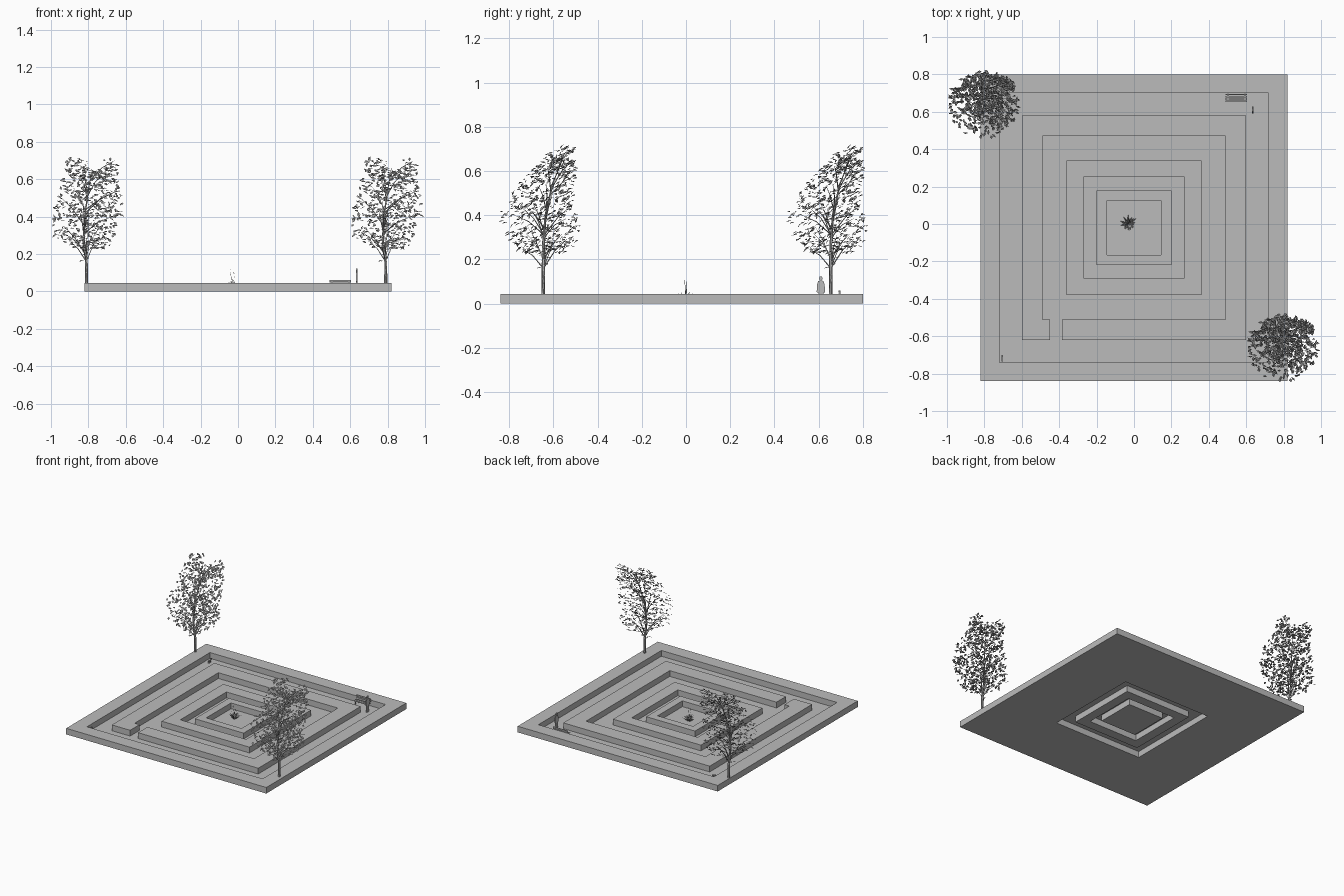
import bpy, bmesh, math, random
from mathutils import Vector, Matrix

cube = bpy.data.objects.get("Cube")
if cube:
    bpy.data.objects.remove(cube, do_unlink=True)
random.seed(7)

CY = -0.02      # centre of the square plan
H = 0.045       # height of the walls
FLOOR = 0.002


def material(name, value):
    m = bpy.data.materials.new(name)
    m.use_nodes = True
    m.diffuse_color = (value, value, value, 1)
    m.node_tree.nodes["Principled BSDF"].inputs["Base Color"].default_value = (value, value, value, 1)
    return m


GREY = material("stone grey", 0.5)


def finish(name, bm, loc=(0, 0, 0)):
    me = bpy.data.meshes.new(name)
    bm.to_mesh(me)
    bm.free()
    me.materials.append(GREY)
    ob = bpy.data.objects.new(name, me)
    ob.location = loc
    bpy.context.collection.objects.link(ob)
    return ob


def add_box(bm, lo, hi):
    lo, hi = Vector(lo), Vector(hi)
    m = Matrix.Translation((lo + hi) / 2) @ Matrix.Diagonal((*(hi - lo), 1))
    return bmesh.ops.create_cube(bm, size=1, matrix=m)


def square(r, z):
    return [Vector((sx * r, CY + sy * r, z)) for sx, sy in ((-1, -1), (1, -1), (1, 1), (-1, 1))]


def add_band(bm, a, b):
    """Quads joining two closed square loops."""
    va, vb = [bm.verts.new(p) for p in a], [bm.verts.new(p) for p in b]
    for i in range(4):
        j = (i + 1) % 4
        bm.faces.new((va[i], va[j], vb[j], vb[i]))


def ring(name, outer, inner, z0, z1, bottom=True):
    bm = bmesh.new()
    add_band(bm, square(outer, z0), square(outer, z1))
    add_band(bm, square(outer, z1), square(inner, z1))
    add_band(bm, square(inner, z1), square(inner, z0))
    if bottom:
        add_band(bm, square(inner, z0), square(outer, z0))
    bmesh.ops.remove_doubles(bm, verts=bm.verts, dist=1e-6)
    return finish(name, bm)


# Walls and sunken paths: the two inner walls are hollow underneath
B, C = 0.60, 0.49
ring("outer_border", 0.82, 0.72, 0, H)
ring("outer_path", 0.72, 0.36, 0, FLOOR)
ring("inner_wall", 0.36, 0.27, 0, H, False)
ring("inner_path", 0.27, 0.20, 0, FLOOR)
ring("centre_wall", 0.20, 0.145, 0, H, False)
bm = bmesh.new()
add_box(bm, (-0.145, CY - 0.145, 0), (0.145, CY + 0.145, FLOOR))
finish("centre_floor", bm)

# Middle wall as one outline with an entrance gap at the front
gap_l, gap_r = -0.45, -0.385
outline = [(gap_r, -B), (B, -B), (B, B), (-B, B), (-B, -B), (gap_l, -B),
           (gap_l, -C), (-C, -C), (-C, C), (C, C), (C, -C), (gap_r, -C)]
bm = bmesh.new()
face = bm.faces.new([bm.verts.new((x, CY + y, FLOOR)) for x, y in outline])
up = bmesh.ops.extrude_face_region(bm, geom=[face])["geom"]
bmesh.ops.translate(bm, vec=(0, 0, H - FLOOR), verts=[v for v in up if isinstance(v, bmesh.types.BMVert)])
bmesh.ops.recalc_face_normals(bm, faces=bm.faces)
finish("middle_wall", bm)


# Trees
def span(table, z):
    """Linear lookup of a (low, high) range at height z."""
    for (z0, a0, b0), (z1, a1, b1) in zip(table, table[1:]):
        if z <= z1:
            t = (z - z0) / (z1 - z0)
            return a0 + (a1 - a0) * t, b0 + (b1 - b0) * t
    return table[-1][1:]


CROWN_X = [(0.22, -0.05, 0.12), (0.30, -0.18, 0.17), (0.45, -0.18, 0.20), (0.6, -0.14, 0.19), (0.71, -0.11, 0.16)]
CROWN_Y = [(0.22, -0.10, 0.10), (0.30, -0.18, 0.17), (0.42, -0.20, 0.16), (0.55, -0.11, 0.15), (0.71, 0.05, 0.15)]


def crown_point():
    z = random.uniform(0.23, 0.71)
    a = random.uniform(0, math.tau)
    r = random.random() ** 0.45
    (x0, x1), (y0, y1) = span(CROWN_X, z), span(CROWN_Y, z)
    p = Vector(((x0 + x1) / 2 + (x1 - x0) / 2 * r * math.cos(a),
                (y0 + y1) / 2 + (y1 - y0) / 2 * r * math.sin(a), z))
    # shallow notch between the two top lobes
    if abs(p.x - 0.05) < 0.04 and z > 0.65:
        p.z -= 0.06
    return p


def add_tube(bm, points, radii, sides=6):
    rings = []
    for i, p in enumerate(points):
        d = points[min(i + 1, len(points) - 1)] - points[max(i - 1, 0)]
        q = d.to_track_quat("Z", "Y")
        rings.append([bm.verts.new(p + q @ Vector((radii[i] * math.cos(math.tau * k / sides),
                                                   radii[i] * math.sin(math.tau * k / sides), 0)))
                      for k in range(sides)])
    for a, b in zip(rings, rings[1:]):
        for k in range(sides):
            j = (k + 1) % sides
            bm.faces.new((a[k], a[j], b[j], b[k]))
    bm.faces.new(rings[-1])


def add_leaf(bm, p, length, width, q):
    """Pointed leaf folded slightly along its middle."""
    shape = [(-0.5, 0, 0), (0, -0.5, 0.2), (0.5, 0, 0), (0, 0.5, 0.2)]
    v = [bm.verts.new(p + q @ Vector((x * length, y * width, z * width))) for x, y, z in shape]
    bm.faces.new((v[0], v[1], v[2]))
    bm.faces.new((v[0], v[2], v[3]))


wood, leaves = bmesh.new(), bmesh.new()
trunk = [Vector(p) for p in ((0, 0, H), (0, 0, 0.15), (-0.015, 0, 0.27), (-0.01, 0.01, 0.4),
                             (0.01, 0.04, 0.54), (0.03, 0.09, 0.66))]
add_tube(wood, trunk, (0.009, 0.008, 0.0065, 0.005, 0.003, 0.001))
for i in range(26):
    tip = crown_point()
    z = max(0.16, tip.z - random.uniform(0.08, 0.16))
    k = max(j for j in range(5) if trunk[j].z <= z)
    root = trunk[k].lerp(trunk[k + 1], (z - trunk[k].z) / (trunk[k + 1].z - trunk[k].z))
    bend = root.lerp(tip, 0.5) + Vector((0, 0, 0.015))
    add_tube(wood, [root, bend, tip], (0.003, 0.002, 0.0007), 4)
tilt = Matrix.Rotation(math.radians(24), 3, "X")
for i in range(760):
    p = crown_point()
    if i < 8:
        p = Vector((random.uniform(-0.03, 0.01), random.uniform(-0.02, 0.03), random.uniform(0.15, 0.23)))
    turn = Matrix.Rotation(random.uniform(0, math.tau), 3, "Z")
    wobble = Matrix.Rotation(random.gauss(0, 0.35), 3, "X") @ Matrix.Rotation(random.gauss(0, 0.3), 3, "Y")
    add_leaf(leaves, p, random.uniform(0.02, 0.034), random.uniform(0.012, 0.018), tilt @ wobble @ turn)
first = [finish("back_tree_trunk", wood), finish("back_tree_leaves", leaves)]
for ob, part in zip(first, ("trunk", "leaves")):
    ob.location = (-0.81, 0.655, 0)
    twin = bpy.data.objects.new("front_tree_" + part, ob.data)
    twin.location = (0.79, -0.645, 0)
    bpy.context.collection.objects.link(twin)

# Shrub in the centre: short blades fanning out, a few tall stems
bm = bmesh.new()
for i in range(70):
    a, tall = random.uniform(0, math.tau), i < 4
    lean = random.uniform(0.05, 0.2) if tall else random.uniform(0.2, 1.1)
    size = random.uniform(0.09, 0.13) if tall else random.uniform(0.03, 0.065)
    d = Vector((math.sin(lean) * math.cos(a), math.sin(lean) * math.sin(a), math.cos(lean)))
    add_leaf(bm, d * size / 2, size, 0.003 if tall else 0.007, d.to_track_quat("X", "Z"))
finish("centre_shrub", bm, (-0.03, 0, FLOOR))

# Bench against the back wall
bm = bmesh.new()
X0, X1 = 0.49, 0.605
for i in range(3):
    add_box(bm, (X0, 0.652 + i * 0.012, 0.027), (X1, 0.661 + i * 0.012, 0.030))
for i in range(2):
    add_box(bm, (X0, 0.690, 0.037 + i * 0.013), (X1, 0.694, 0.047 + i * 0.013))
for x in (X0 + 0.01, X1 - 0.014):
    add_box(bm, (x, 0.655, FLOOR), (x + 0.004, 0.659, 0.027))
    add_box(bm, (x, 0.694, FLOOR), (x + 0.004, 0.698, 0.06))
    add_box(bm, (x, 0.655, 0.023), (x + 0.004, 0.698, 0.027))
finish("bench", bm)

# Standing figure as a thin cut-out facing sideways
half = [(0.003, 0), (0.012, 0), (0.011, 0.05), (0.015, 0.048), (0.019, 0.05), (0.017, 0.085),
        (0.012, 0.1), (0.004, 0.103), (0.008, 0.11), (0.005, 0.12)]
bm = bmesh.new()
loop = half + [(-y, z) for y, z in reversed(half)]
face = bm.faces.new([bm.verts.new((-0.003, y, z + FLOOR)) for y, z in loop])
up = bmesh.ops.extrude_face_region(bm, geom=[face])["geom"]
bmesh.ops.translate(bm, vec=(0.006, 0, 0), verts=[v for v in up if isinstance(v, bmesh.types.BMVert)])
bmesh.ops.recalc_face_normals(bm, faces=bm.faces)
finish("standing_figure", bm, (0.635, 0.61, 0))

# Two small animals in the outer path
for name, x, y in (("front_animal", -0.705, -0.72), ("back_animal", -0.68, 0.64)):
    bm = bmesh.new()
    add_box(bm, (-0.004, -0.014, 0.014), (0.004, 0.012, 0.023))
    add_box(bm, (-0.003, 0.010, 0.020), (0.005, 0.019, 0.032))
    for sx in (-0.004, 0.002):
        for sy in (-0.013, 0.009):
            add_box(bm, (sx, sy, FLOOR), (sx + 0.002, sy + 0.003, 0.015))
    finish(name, bm, (x, y, 0))
